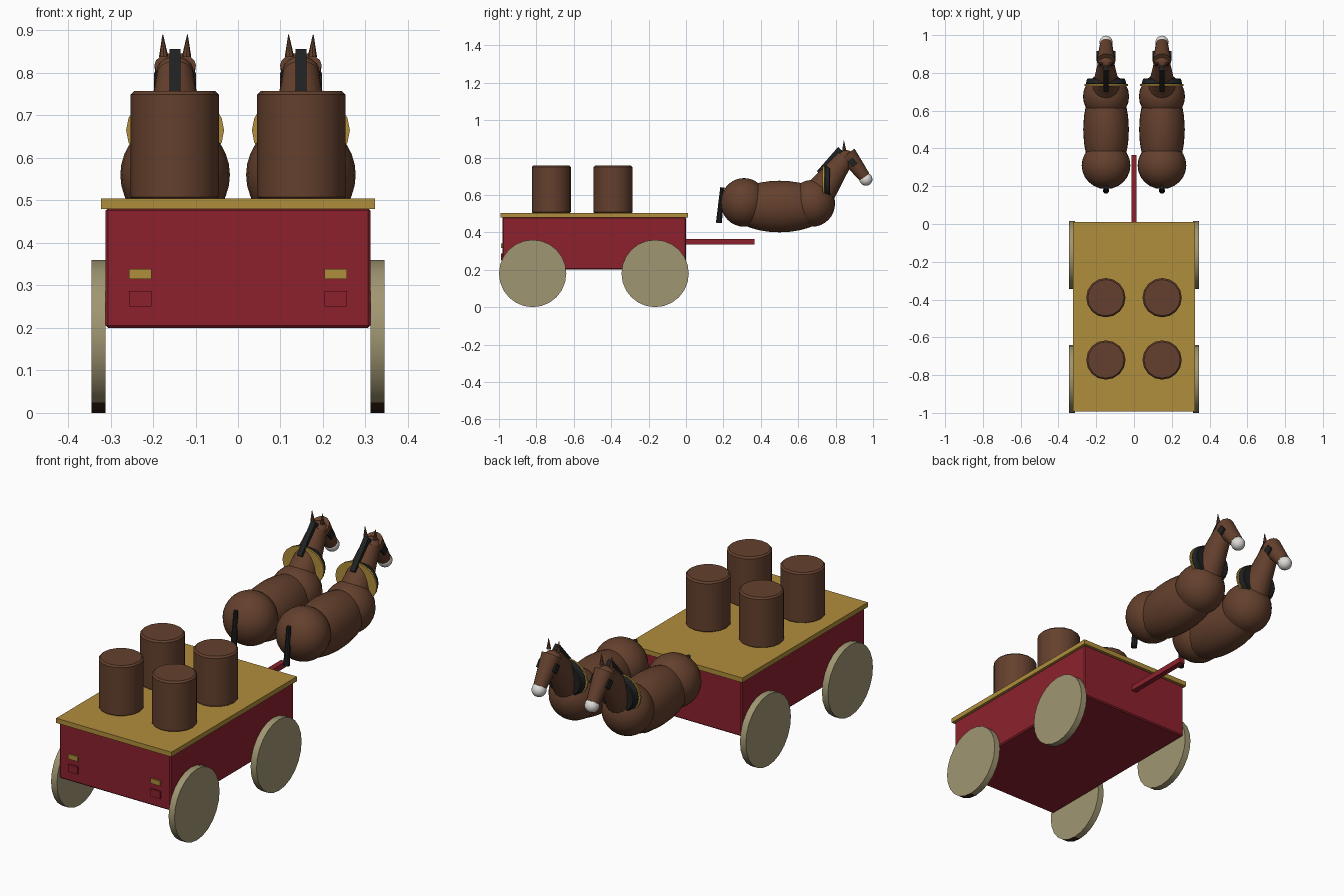
import bpy, math
from mathutils import Vector

if "Cube" in bpy.data.objects:
    bpy.data.objects.remove(bpy.data.objects["Cube"])


def material(name, rgb):
    m = bpy.data.materials.new(name)
    lin = [(c / 255 / 12.92) if c < 11 else ((c / 255 + 0.055) / 1.055) ** 2.4 for c in rgb]
    m.diffuse_color = (*lin, 1)
    m.use_nodes = True
    m.node_tree.nodes["Principled BSDF"].inputs["Base Color"].default_value = m.diffuse_color
    return m


BROWN = material("chestnut brown", (100, 64, 45))
RED = material("wagon red", (140, 33, 45))
GOLD = material("gold yellow", (176, 142, 60))
TAN = material("wheel tan", (160, 150, 114))
BLACK = material("harness black", (32, 33, 34))
WHITE = material("muzzle white", (222, 220, 216))
DARK = material("dark brown", (62, 38, 26))


def finish(name, mat, bevel=0, smooth=False):
    ob = bpy.context.object
    ob.name = name
    ob.data.materials.append(mat)
    bpy.ops.object.transform_apply(location=False, rotation=False, scale=True)
    if bevel:
        b = ob.modifiers.new("bevel", 'BEVEL')
        b.width, b.segments = bevel, 1
    if smooth:
        bpy.ops.object.shade_smooth_by_angle(angle=math.radians(35))
    return ob


def box(name, mat, lo, hi, bevel=0):
    lo, hi = Vector(lo), Vector(hi)
    bpy.ops.mesh.primitive_cube_add(size=1, location=(lo + hi) / 2)
    bpy.context.object.scale = hi - lo
    return finish(name, mat, bevel)


def tilted_box(name, mat, a, b, width, depth):
    """Box whose long axis runs from a to b in the yz plane."""
    a, b = Vector(a), Vector(b)
    d = b - a
    bpy.ops.mesh.primitive_cube_add(size=1, location=(a + b) / 2,
                                    rotation=(math.atan2(-d.y, d.z), 0, 0))
    bpy.context.object.scale = (width, depth, d.length)
    return finish(name, mat)


def rod(name, mat, a, b, r1, r2, sides=16, bevel=0, squash=1):
    """Round bar or cone from a to b, optionally narrowed in x."""
    a, b = Vector(a), Vector(b)
    d = b - a
    bpy.ops.mesh.primitive_cone_add(vertices=sides, radius1=r1, radius2=r2, depth=d.length,
                                    location=(a + b) / 2)
    ob = bpy.context.object
    ob.rotation_euler = d.to_track_quat('Z', 'Y').to_euler()
    if abs(d.x) < 1e-6 and abs(d.z) + abs(d.y) > 0:
        ob.rotation_euler = (math.atan2(-d.y, d.z), 0, 0)
    ob.scale = (squash, 1, 1)
    return finish(name, mat, bevel, True)


def ball(name, mat, loc, radii, seg=24, rings=16):
    bpy.ops.mesh.primitive_uv_sphere_add(segments=seg, ring_count=rings, radius=1, location=loc)
    bpy.context.object.scale = radii
    return finish(name, mat, 0, True)


# Wagon box, deck and draw pole
box("wagon_body", RED, (-0.312, -0.982, 0.2), (0.312, 0, 0.482), 0.006)
box("wagon_deck", GOLD, (-0.322, -0.992, 0.48), (0.322, 0.01, 0.504))
box("draw_pole", RED, (-0.014, -0.02, 0.335), (0.014, 0.365, 0.363))

for s in (-1, 1):
    # Tail plates
    x = 0.23 * s
    box("tail_marker", GOLD, (x - 0.027, -0.99, 0.315), (x + 0.027, -0.981, 0.339))
    box("tail_light", RED, (x - 0.027, -0.99, 0.25), (x + 0.027, -0.981, 0.287))
    # Wheels
    for y in (-0.82, -0.165):
        wheel = rod("wheel", TAN, (0.312 * s, y, 0.18), (0.345 * s, y, 0.18), 0.18, 0.18, 24)
        if y < -0.5:
            # worn patch low on the rear rim
            wheel.data.materials.append(DARK)
            mw = wheel.rotation_euler.to_matrix()
            for p in wheel.data.polygons:
                c, n = mw @ p.center, mw @ p.normal
                if abs(n.x) < 0.5 and c.z < -0.155 and c.y < 0:
                    p.material_index = 1
    # Casks on the deck
    for y in (-0.72, -0.39):
        rod("cask", BROWN, (0.149 * s, y, 0.5), (0.149 * s, y, 0.757), 0.104, 0.104, 16, 0.008)


def horse(cx):
    # Trunk
    ball("hindquarters", BROWN, (cx, 0.31, 0.56), (0.129, 0.125, 0.13))
    ball("belly", BROWN, (cx, 0.5, 0.538), (0.121, 0.275, 0.138))
    ball("chest", BROWN, (cx, 0.675, 0.555), (0.122, 0.122, 0.125))
    # Neck, head and muzzle
    rod("neck", BROWN, (cx, 0.70, 0.59), (cx, 0.852, 0.80), 0.088, 0.048, 16, 0, 0.9)
    ball("poll", BROWN, (cx, 0.856, 0.798), (0.045, 0.043, 0.042), 16, 10)
    rod("head", BROWN, (cx, 0.862, 0.818), (cx, 0.955, 0.695), 0.049, 0.032, 16)
    ball("muzzle", WHITE, (cx, 0.962, 0.683), (0.035, 0.035, 0.034), 16, 10)
    # Collar and its gold backing
    rod("collar", BLACK, (cx, 0.739, 0.665), (cx, 0.771, 0.665), 0.096, 0.088, 20, 0.004, 1.13)
    rod("collar_trim", GOLD, (cx, 0.731, 0.665), (cx, 0.740, 0.665), 0.093, 0.093, 20, 0, 1.24)
    # Mane and tail
    tilted_box("mane", BLACK, (cx, 0.712, 0.715), (cx, 0.826, 0.845), 0.026, 0.034)
    rod("tail", BLACK, (cx, 0.176, 0.45), (cx, 0.194, 0.64), 0.016, 0.011, 10)
    for s in (-1, 1):
        # Ears and blinkers
        rod("ear", BROWN, (cx + 0.027 * s, 0.846, 0.838), (cx + 0.029 * s, 0.844, 0.89), 0.011, 0.001, 8)
        tilted_box("blinker", BLACK, (cx + 0.045 * s, 0.877, 0.79),
                   (cx + 0.045 * s, 0.903, 0.758), 0.009, 0.034)


for cx in (-0.148, 0.148):
    horse(cx)
